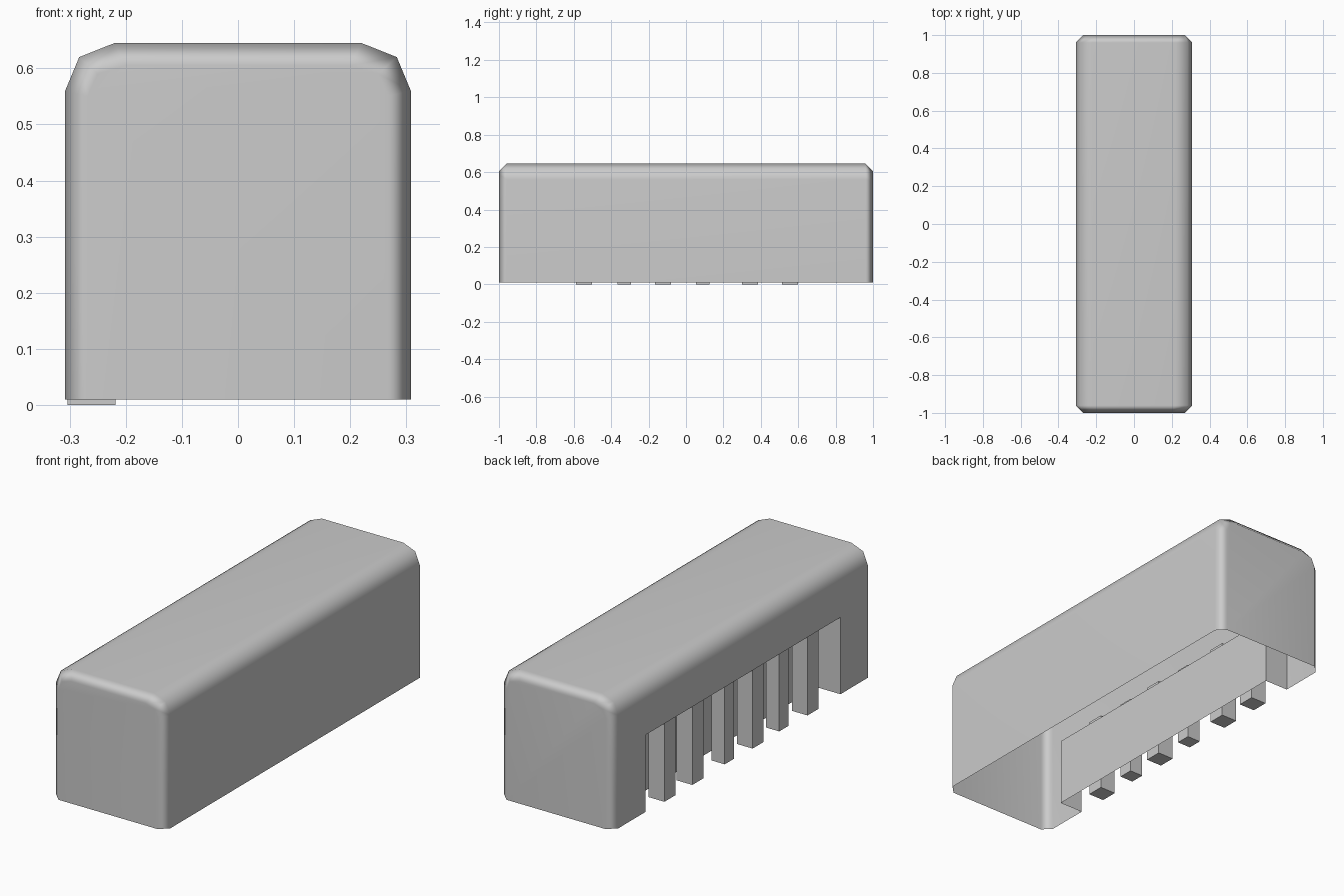
import bpy, bmesh
from math import radians

cube = bpy.data.objects.get("Cube")
if cube:
    bpy.data.objects.remove(cube, do_unlink=True)

grey = bpy.data.materials.new("light grey")
grey.use_nodes = True
COLOUR = (0.6, 0.6, 0.6, 1)
grey.diffuse_color = COLOUR
grey.node_tree.nodes["Principled BSDF"].inputs["Base Color"].default_value = COLOUR


def finish(name, bm):
    mesh = bpy.data.meshes.new(name)
    bm.to_mesh(mesh)
    bm.free()
    mesh.materials.append(grey)
    obj = bpy.data.objects.new(name, mesh)
    bpy.context.collection.objects.link(obj)
    return obj


BASE, SIDE, BACK = 0.01, 0.308, -0.18
OPEN_END, OPEN_TOP, BACK_TOP = 0.75, 0.385, 0.345

# Housing: a thin shell, open underneath, lofted along y with chamfered ends
bm = bmesh.new()
half = [(SIDE, BASE), (SIDE, 0.56), (0.283, 0.62), (0.22, 0.645)]
small = [(0.268, BASE), (0.268, 0.55), (0.25, 0.59), (0.20, 0.605)]


def ring(points, y):
    outline = [(-x, z) for x, z in points] + list(reversed(points))
    return [bm.verts.new((x, y, z)) for x, z in outline]


rings = [ring(small, -1), ring(half, -0.96), ring(half, 0.96), ring(small, 1)]
for r, (a, b) in enumerate(zip(rings, rings[1:])):
    for i in range(len(a) - 1):
        if (r, i) != (1, 0):
            bm.faces.new((a[i], a[i + 1], b[i + 1], b[i]))
bm.faces.new(rings[0])
bm.faces.new(rings[-1])

# Side wall with a long opening, and the recess behind it
front_arch = [bm.verts.new((-SIDE, y, z)) for y, z in
              ((-OPEN_END, BASE), (-OPEN_END, OPEN_TOP), (OPEN_END, OPEN_TOP), (OPEN_END, BASE))]
back_arch = [bm.verts.new((BACK, y, z)) for y, z in
             ((-OPEN_END, BASE), (-OPEN_END, BACK_TOP), (OPEN_END, BACK_TOP), (OPEN_END, BASE))]
near, far = rings[1], rings[2]
bm.faces.new([near[0], near[1], far[1], far[0]] + front_arch[::-1])
for i in range(3):
    bm.faces.new((front_arch[i], front_arch[i + 1], back_arch[i + 1], back_arch[i]))
bm.faces.new(back_arch)
bmesh.ops.recalc_face_normals(bm, faces=bm.faces)
top = max(bm.faces, key=lambda f: f.calc_center_median().z)
if top.normal.z < 0:
    bmesh.ops.reverse_faces(bm, faces=bm.faces)
housing = finish("housing", bm)
bpy.ops.object.select_all(action="DESELECT")
housing.select_set(True)
bpy.context.view_layer.objects.active = housing
bpy.ops.object.shade_smooth_by_angle(angle=radians(60))
weighted = housing.modifiers.new("flat panels", "WEIGHTED_NORMAL")
weighted.keep_sharp = True

# Pillars standing in the opening, alternating in thickness
PILLAR_TOP = 0.39
pillars = [(-0.545, 0.085), (-0.33, 0.072), (-0.122, 0.085),
           (0.09, 0.072), (0.342, 0.085), (0.557, 0.085)]
for n, (y, width) in enumerate(pillars, 1):
    bm = bmesh.new()
    bmesh.ops.create_cube(bm, size=1)
    bmesh.ops.scale(bm, vec=(width, width, PILLAR_TOP), verts=bm.verts)
    bmesh.ops.translate(bm, vec=(-0.261, y, PILLAR_TOP / 2), verts=bm.verts)
    finish(f"pillar_{n}", bm)
